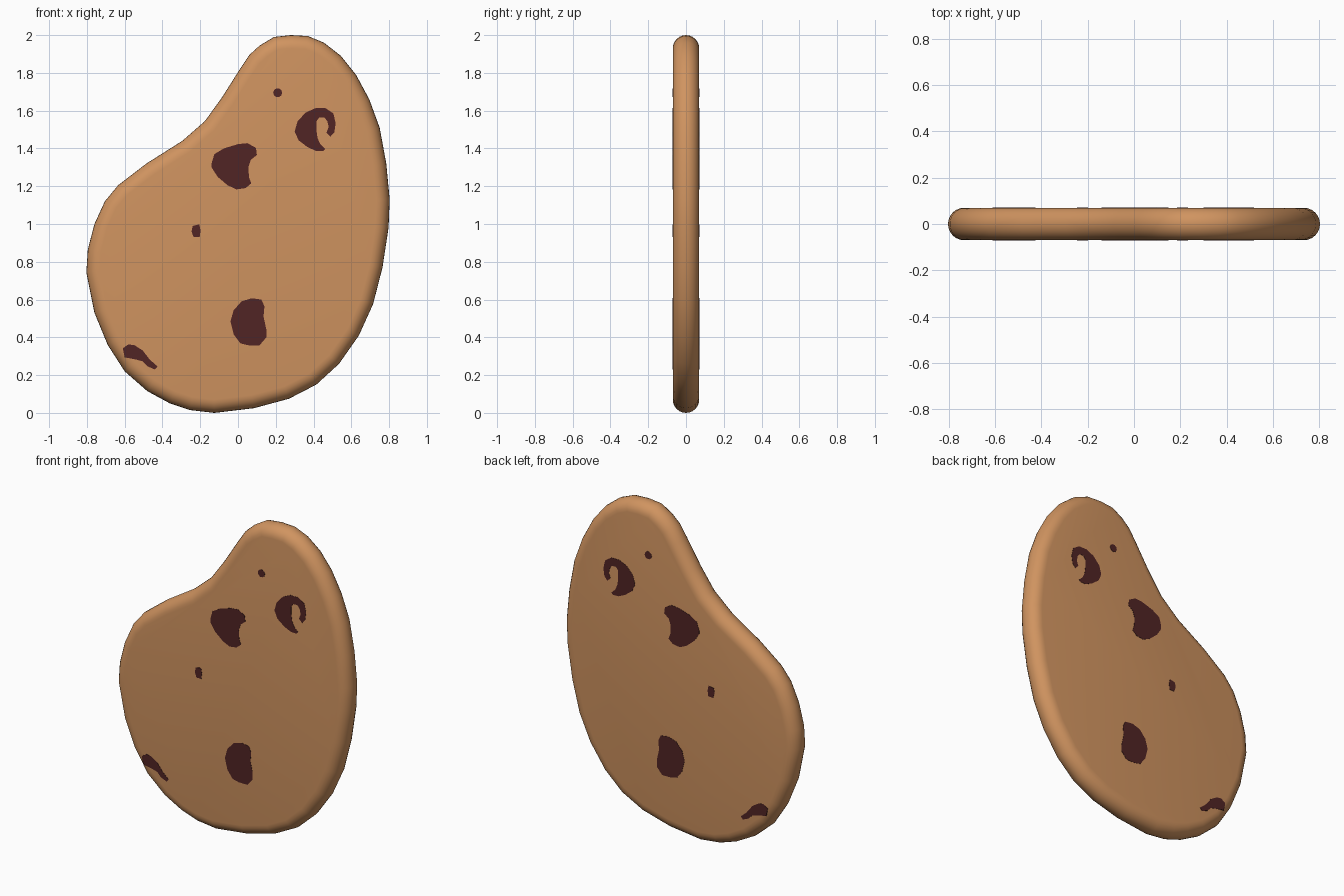
import bpy, bmesh, math
from mathutils import Vector

R = 0.07  # half thickness and rim radius


def material(name, rgb):
    m = bpy.data.materials.new(name)
    m.diffuse_color = (*rgb, 1)
    return m


DOUGH = material("baked dough", (0.63, 0.295, 0.117))
CHOC = material("dark chocolate", (0.082, 0.018, 0.018))


def finish(bm, name, mat):
    bmesh.ops.recalc_face_normals(bm, faces=bm.faces)
    me = bpy.data.meshes.new(name)
    bm.to_mesh(me)
    bm.free()
    ob = bpy.data.objects.new(name, me)
    bpy.context.collection.objects.link(ob)
    me.materials.append(mat)
    return ob


def skin(bm, rings):
    """Bridge closed rings of points and cap both ends."""
    rows = [[bm.verts.new(p) for p in ring] for ring in rings]
    n = len(rows[0])
    for a, b in zip(rows, rows[1:]):
        for i in range(n):
            j = (i + 1) % n
            bm.faces.new((a[i], a[j], b[j], b[i]))
    bm.faces.new(rows[0])
    bm.faces.new(rows[-1])


# Cookie body: clockwise outline (x, z) with a fully rounded rim
outline = [(.28, 2.0), (.37, 1.995), (.455, 1.96), (.545, 1.89), (.625, 1.79),
           (.695, 1.66), (.75, 1.51), (.785, 1.32), (.803, 1.13), (.797, .98),
           (.765, .77), (.715, .575), (.64, .41), (.535, .26), (.415, .15),
           (.27, .075), (.085, .025), (-.125, .0), (-.255, .015), (-.36, .05),
           (-.48, .115), (-.60, .22), (-.69, .36), (-.76, .53), (-.803, .745),
           (-.795, .865), (-.76, 1.0), (-.705, 1.12), (-.635, 1.205),
           (-.485, 1.32), (-.295, 1.44), (-.175, 1.545), (-.085, 1.67),
           (.01, 1.82), (.06, 1.895), (.115, 1.945), (.19, 1.99)]
pts = [Vector(p) for p in outline]
inward = []
for i, p in enumerate(pts):
    t = (pts[(i + 1) % len(pts)] - pts[i - 1]).normalized()
    inward.append(Vector((t.y, -t.x)))

rings = []
STEPS = 12
for k in range(STEPS + 1):
    a = math.pi * (k / STEPS - 0.5)
    inset = R * (1 - math.cos(a))
    ring = [p + d * inset for p, d in zip(pts, inward)]
    rings.append([(q.x, R * math.sin(a), q.y) for q in ring])
bm = bmesh.new()
skin(bm, rings)
body = finish(bm, "cookie_body", DOUGH)
bpy.context.view_layer.objects.active = body
body.select_set(True)
bpy.ops.object.shade_smooth_by_angle(angle=math.radians(40))


# Chocolate chips: thin plates on both faces, outlines in hundredths (x, z)
def chip(name, shape):
    bm = bmesh.new()
    for side in (-1, 1):
        skin(bm, [[(x / 100, side * y, z / 100) for x, z in shape]
                  for y in (R - 0.003, R + 0.0015)])
    finish(bm, name, CHOC)


chip("small_chip_top", [(21 + 2.4 * math.cos(i * math.pi / 5),
                         169.5 + 2.4 * math.sin(i * math.pi / 5)) for i in range(10)])
chip("small_chip_middle", [(-24, 99), (-20.5, 99.8), (-19.8, 96.5), (-20.3, 93),
                           (-23.5, 93), (-24.6, 96)])
chip("chip_centre", [(-14, 132), (-12.5, 137), (-7.5, 140), (0, 142.3), (5, 142.8),
                     (9.5, 140.3), (10, 136.5), (6.8, 134), (5.5, 130), (5.8, 124.8),
                     (7, 121.5), (4, 119), (-.8, 118.3), (-5.5, 120.5), (-10.8, 125),
                     (-14, 130)])
chip("chip_crescent", [(30, 149), (31.5, 154.3), (35.8, 159), (41, 161.3), (46.3, 161.3),
                       (50.5, 158.5), (51.7, 153.4), (51, 148.6), (49, 146.3),
                       (46.8, 148.3), (48, 151.3), (47.3, 154.5), (45.7, 156.4),
                       (43, 156.4), (41.5, 154.4), (41.5, 150), (42.1, 145.5),
                       (43.6, 142.2), (46.2, 139.7), (45.2, 138.6), (41.5, 138.6),
                       (36.8, 140.7), (32, 144.4)])
chip("chip_bottom", [(-4, 48.4), (-2.3, 54.3), (1.8, 59), (7.2, 60.7), (12.4, 60),
                     (14, 56.4), (13.5, 51), (15, 44.2), (15, 40), (11.4, 35.8),
                     (5.5, 35.8), (1.3, 36.8), (-2.3, 41.6)])
chip("chip_edge", [(-61, 34.2), (-58, 36.3), (-54.8, 35.8), (-50.5, 33.1), (-46.8, 28.3),
                   (-42.6, 24.6), (-44, 23), (-47.9, 24.6), (-50.5, 27.3), (-54.2, 28.3),
                   (-60, 29.4)])
